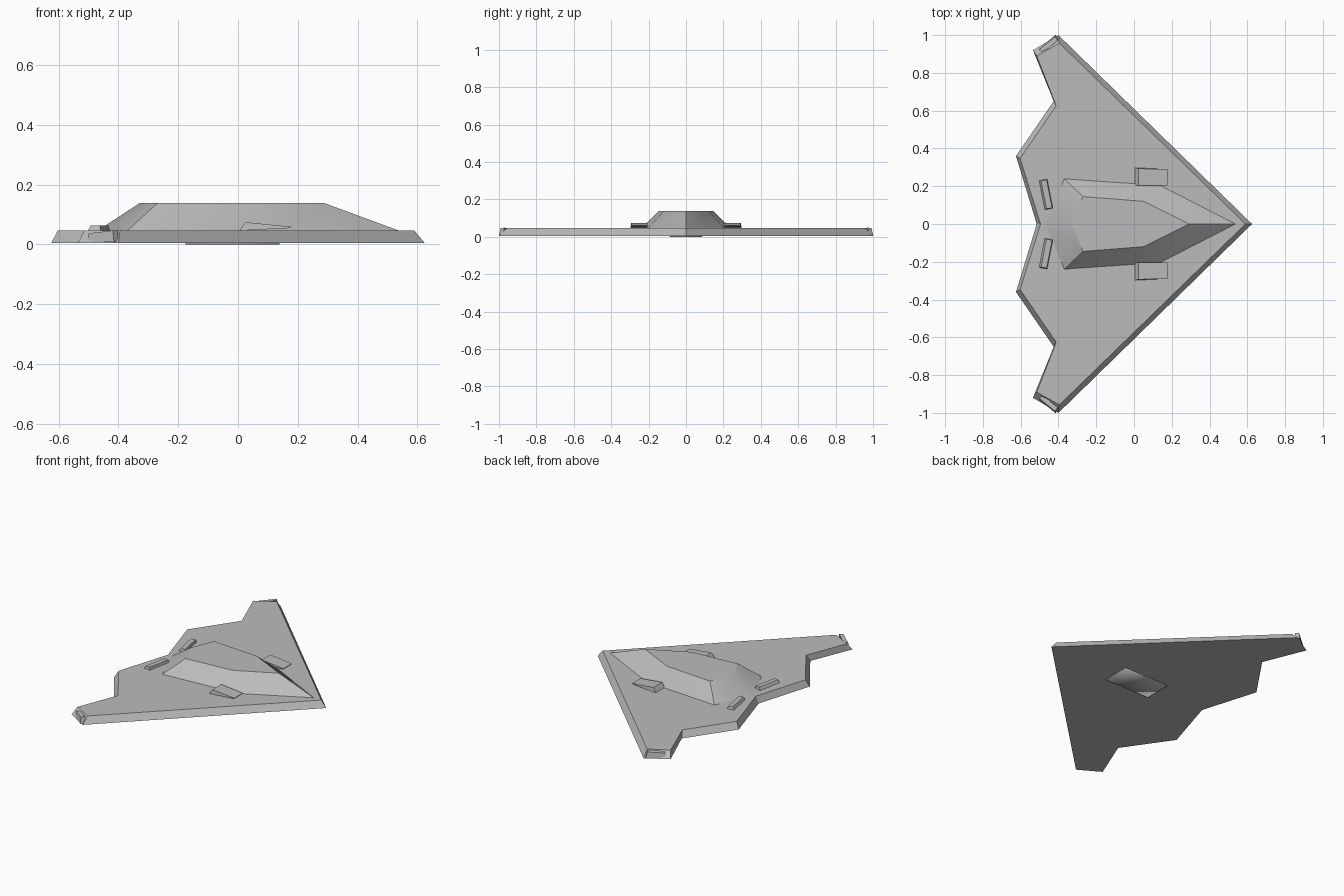
import bpy, bmesh, math
from mathutils import Vector

if "Cube" in bpy.data.objects:
    bpy.data.objects.remove(bpy.data.objects["Cube"])

gray = bpy.data.materials.new("airframe_gray")
gray.diffuse_color = (0.5, 0.5, 0.5, 1)
gray.use_nodes = True
gray.node_tree.nodes["Principled BSDF"].inputs["Base Color"].default_value = gray.diffuse_color


def mirrored(half):
    """Close a half outline (y >= 0) across the centre line."""
    return half + [(x, -y) for x, y in reversed(half) if y > 0.001]


def loft(name, low, high, z0, z1, smooth_angle=None):
    """Solid between two outlines with matching points; z may be a number or a rule of x."""
    f0 = z0 if callable(z0) else lambda x: z0
    f1 = z1 if callable(z1) else lambda x: z1
    bm = bmesh.new()
    a = [bm.verts.new((x, y, f0(x))) for x, y in low]
    b = [bm.verts.new((x, y, f1(x))) for x, y in high]
    bm.faces.new(a)
    bm.faces.new(b)
    n = len(a)
    for i in range(n):
        j = (i + 1) % n
        bm.faces.new((a[i], a[j], b[j], b[i]))
    bmesh.ops.recalc_face_normals(bm, faces=bm.faces)
    mesh = bpy.data.meshes.new(name)
    bm.to_mesh(mesh)
    bm.free()
    mesh.materials.append(gray)
    ob = bpy.data.objects.new(name, mesh)
    bpy.context.collection.objects.link(ob)
    if smooth_angle:
        bpy.ops.object.select_all(action='DESELECT')
        ob.select_set(True)
        bpy.context.view_layer.objects.active = ob
        bpy.ops.object.shade_smooth_by_angle(angle=math.radians(smooth_angle))
    return ob


def bar(cx, cy, length, width, angle):
    """Corners of a rotated rectangle."""
    u = Vector((math.cos(angle), math.sin(angle))) * length / 2
    v = Vector((-math.sin(angle), math.cos(angle))) * width / 2
    c = Vector((cx, cy))
    return [tuple(p) for p in (c - u - v, c + u - v, c + u + v, c - u + v)]


# Flying wing with a bevelled rim
loft("wing",
     mirrored([(0.625, 0), (-0.40, 1.0), (-0.535, 0.92), (-0.425, 0.65),
               (-0.625, 0.36), (-0.515, 0)]),
     mirrored([(0.59, 0), (-0.395, 0.957), (-0.515, 0.89), (-0.412, 0.625),
               (-0.603, 0.347), (-0.495, 0)]), 0.005, 0.047)

# Raised central body
loft("center_body",
     mirrored([(0.54, 0), (0.14, 0.205), (-0.37, 0.24), (-0.47, 0)]),
     mirrored([(0.29, 0), (0.05, 0.12), (-0.27, 0.145), (-0.33, 0)]),
     0.046, 0.138, 30)

# Belly hatch
loft("belly_hatch", bar(-0.018, 0, 0.315, 0.17, 0), bar(-0.018, 0, 0.315, 0.18, 0),
     0.0, 0.006, 180)

for side, s in (("left", 1), ("right", -1)):
    def flip(points):
        return [(x, y * s) for x, y in points]

    # Wedge-shaped air intake, highest at its rear
    loft(side + "_intake",
         flip([(0.005, 0.205), (0.175, 0.205), (0.175, 0.29), (0.005, 0.298)]),
         flip([(0.025, 0.205), (0.178, 0.205), (0.178, 0.29), (0.025, 0.293)]),
         lambda x: 0.046 + 0.05 * max(x, 0), lambda x: 0.077 - 0.1 * x, 40)

    # Exhaust slot beside the tail
    loft(side + "_exhaust",
         flip(bar(-0.466, 0.157, 0.158, 0.044, math.radians(101))),
         flip(bar(-0.463, 0.157, 0.150, 0.030, math.radians(101))),
         0.046, 0.064, 40)

    # Slanted wing-tip plate
    loft(side + "_tip_plate",
         flip(bar(-0.452, 0.955, 0.115, 0.025, math.radians(39))),
         flip(bar(-0.452, 0.948, 0.105, 0.025, math.radians(39))),
         0.008, lambda x: 0.048 + 0.12 * (x + 0.41), 40)
